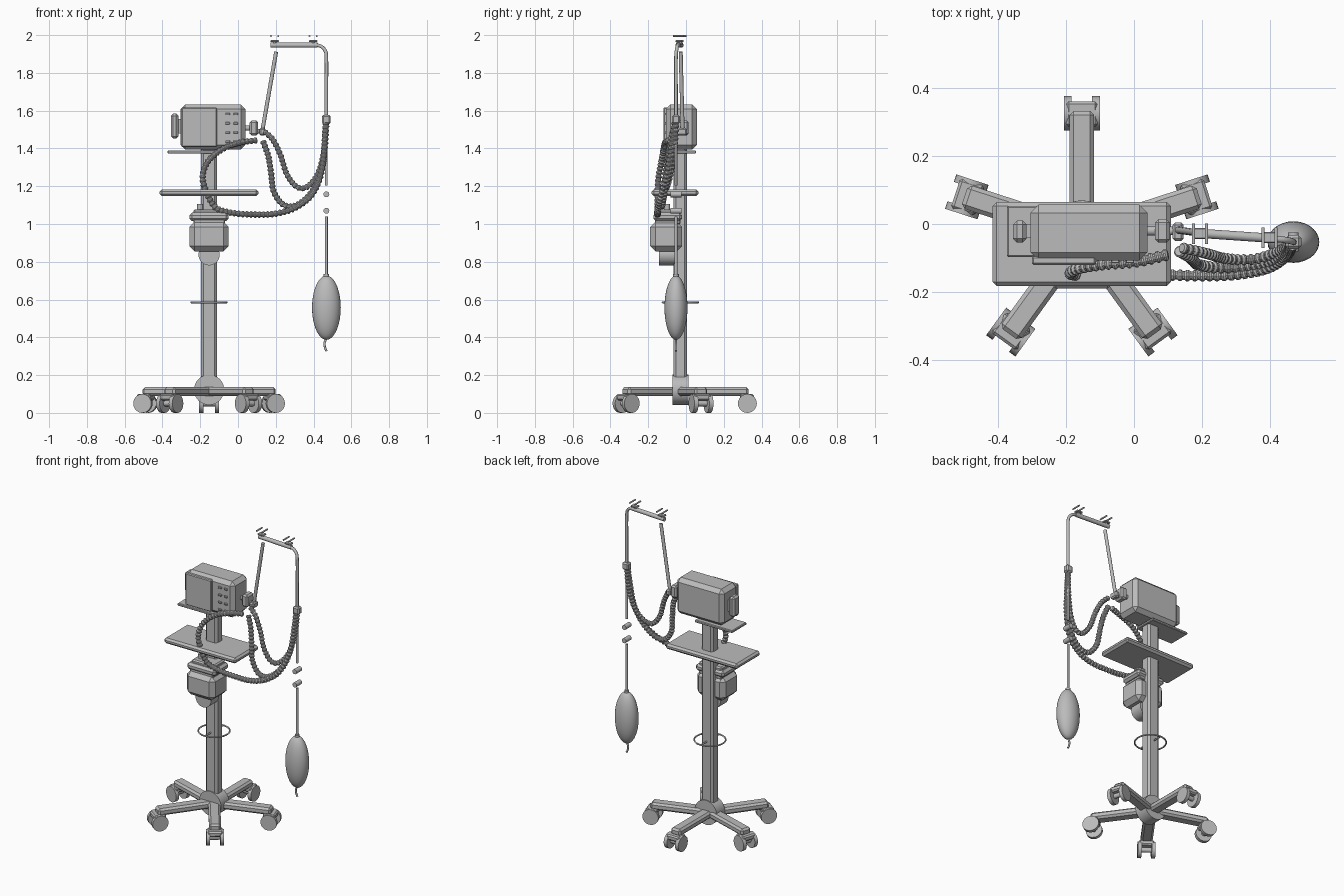
import bpy, bmesh, math
from mathutils import Vector, Matrix

if "Cube" in bpy.data.objects:
    bpy.data.objects.remove(bpy.data.objects["Cube"])

grey = bpy.data.materials.new("medium_grey")
grey.diffuse_color = (0.5, 0.5, 0.5, 1)
grey.use_nodes = True
grey.node_tree.nodes["Principled BSDF"].inputs["Base Color"].default_value = grey.diffuse_color


def finish(name, bm, smooth=False):
    mesh = bpy.data.meshes.new(name)
    bm.to_mesh(mesh)
    bm.free()
    ob = bpy.data.objects.new(name, mesh)
    bpy.context.collection.objects.link(ob)
    mesh.materials.append(grey)
    if smooth:
        for p in mesh.polygons:
            p.use_smooth = len(p.vertices) <= 4
    return ob


def box(name, x, y, z, bevel=0.01, matrix=None):
    """Chamfered box from (min, max) ranges."""
    bm = bmesh.new()
    bmesh.ops.create_cube(bm, size=1)
    for v in bm.verts:
        v.co = Vector([(r[0] + r[1]) / 2 + c * (r[1] - r[0])
                       for r, c in zip((x, y, z), v.co)])
    if bevel:
        bmesh.ops.bevel(bm, geom=bm.edges[:], offset=bevel, segments=1,
                        affect='EDGES', profile=0.5)
    if matrix:
        bm.transform(matrix)
    return finish(name, bm)


def rod(name, a, b, r, sides=16, matrix=None):
    """Cylinder between two points."""
    a, b = Vector(a), Vector(b)
    d = b - a
    bm = bmesh.new()
    bmesh.ops.create_cone(bm, cap_ends=True, segments=sides, radius1=r,
                          radius2=r, depth=d.length)
    m = Matrix.Translation((a + b) / 2) @ d.to_track_quat('Z', 'Y').to_matrix().to_4x4()
    bm.transform(matrix @ m if matrix else m)
    return finish(name, bm, True)


def smooth_path(points, n=24):
    """Catmull-Rom samples through the points."""
    p = [Vector(q) for q in points]
    p = [2 * p[0] - p[1]] + p + [2 * p[-1] - p[-2]]
    out = []
    for i in range(1, len(p) - 2):
        a, b, c, d = p[i - 1:i + 3]
        for k in range(n):
            t = k / n
            out.append(0.5 * (2 * b + (c - a) * t + (2 * a - 5 * b + 4 * c - d) * t * t
                              + (3 * b - a - 3 * c + d) * t ** 3))
    return out + [p[-2]]


def resample(path, step):
    out, left = [path[0]], step
    for a, b in zip(path, path[1:]):
        length, pos = (b - a).length, 0
        while length - pos >= left:
            pos += left
            out.append(a.lerp(b, pos / length))
            left = step
        left -= length - pos
    return out


def tube(name, points, r, ribbed=False, sides=10):
    """Swept round tube, with alternating rib radii if asked."""
    path = resample(smooth_path(points), 0.0055 if ribbed else 0.012)
    bm = bmesh.new()
    rings, prev = [], None
    side = Vector((0, 1, 0))
    for i, c in enumerate(path):
        t = (path[min(i + 1, len(path) - 1)] - path[max(i - 1, 0)]).normalized()
        side = (side - t * side.dot(t)).normalized()
        up = t.cross(side)
        rad = r * (0.74 if ribbed and i % 4 in (0, 3) else 1)
        rings.append([bm.verts.new(c + rad * (math.cos(w) * side + math.sin(w) * up))
                      for w in (2 * math.pi * k / sides for k in range(sides))])
    for a, b in zip(rings, rings[1:]):
        for k in range(sides):
            j = (k + 1) % sides
            bm.faces.new((a[k], a[j], b[j], b[k]))
    bm.faces.new(rings[0])
    bm.faces.new(rings[-1])
    bmesh.ops.recalc_face_normals(bm, faces=bm.faces[:])
    return finish(name, bm, not ribbed)


CX, CY = -0.153, -0.03

# Rolling base: hub and five legs with twin casters
rod("base_hub", (CX, CY - 0.042, 0.122), (CX, CY + 0.042, 0.122), 0.08, 32)
for i in range(5):
    m = Matrix.Translation((CX, CY, 0)) @ Matrix.Rotation(i * math.tau / 5, 4, 'Z')
    box(f"leg_{i}", (-0.036, 0.036), (0.02, 0.362), (0.09, 0.136), 0.012, m)
    box(f"caster_fork_{i}", (-0.046, 0.046), (0.315, 0.39), (0.065, 0.1), 0.008, m)
    rod(f"caster_axle_{i}", (-0.04, 0.355, 0.05), (0.04, 0.355, 0.05), 0.015, 12, m)
    for s in (-1, 1):
        rod(f"caster_wheel_{i}", (s * 0.03, 0.355, 0.05), (s * 0.053, 0.355, 0.05),
            0.05, 24, m)

# Post and cable ring
box("post", (CX - 0.043, CX + 0.043), (CY - 0.036, CY + 0.036), (0.1, 1.41), 0.014)
ring = [(CX + 0.094 * math.cos(a), CY + 0.094 * math.sin(a), 0.585)
        for a in (math.tau * k / 24 for k in range(25))]
tube("cable_ring", ring, 0.005, sides=8)
for s in (-1, 1):
    rod("ring_pin", (CX, CY + s * 0.03, 0.585), (CX, CY + s * 0.094, 0.585), 0.005, 8)

# Tray and small shelf
box("tray", (-0.415, 0.108), (-0.182, 0.065), (1.147, 1.183), 0.012)
box("shelf", (-0.373, -0.1), (-0.097, 0.053), (1.373, 1.39), 0.004)

# Ventilator unit with front panel, buttons and side parts
box("ventilator_body", (-0.304, 0.04), (-0.107, 0.057), (1.395, 1.632), 0.024)
box("front_panel", (-0.3, -0.112), (-0.12, -0.095), (1.408, 1.616), 0.005)
for x in (-0.055, -0.012):
    for z in (1.582, 1.533, 1.485, 1.437):
        box("button", (x - 0.012, x + 0.012), (-0.115, -0.105), (z - 0.006, z + 0.006), 0.002)
box("side_grip", (-0.355, -0.315), (-0.055, 0.01), (1.452, 1.585), 0.012)
box("side_grip_mount", (-0.33, -0.295), (-0.04, 0), (1.48, 1.555), 0)
box("outlet_block", (0.062, 0.106), (-0.055, 0.014), (1.468, 1.548), 0.01)
rod("outlet_stem", (0.035, -0.02, 1.508), (0.07, -0.02, 1.508), 0.014)

# Humidifier below the tray
box("humidifier_body", (-0.257, -0.05), (-0.19, -0.02), (0.855, 1.012), 0.028)
box("humidifier_neck", (-0.235, -0.07), (-0.165, -0.03), (1.0, 1.03), 0.004)
box("humidifier_head", (-0.257, -0.05), (-0.172, -0.02), (1.015, 1.06), 0.014)
box("humidifier_lid", (-0.235, -0.07), (-0.15, -0.03), (1.05, 1.078), 0.008)
rod("humidifier_disc", (CX, -0.142, 0.837), (CX, -0.058, 0.837), 0.056, 32)
rod("humidifier_port", (-0.2, -0.1, 1.07), (-0.2, -0.1, 1.105), 0.016)

# Support arm: joint, slanted rod and crossbar
box("arm_joint", (0.113, 0.146), (-0.05, 0.005), (1.468, 1.508), 0.008)
rod("joint_stem", (0.1, -0.02, 1.49), (0.12, -0.02, 1.49), 0.012)
rod("arm_rod", (0.13, -0.018, 1.5), (0.202, -0.028, 1.912), 0.0105)
rod("crossbar", (0.173, -0.026, 1.947), (0.42, -0.043, 1.947), 0.0135)
for x, y in ((0.194, -0.028), (0.398, -0.04)):
    box("hook_base", (x - 0.022, x + 0.022), (y - 0.016, y + 0.016), (1.963, 1.974), 0.003)
    rod("hook_stem", (x, y, 1.95), (x, y, 1.968), 0.009, 12)
    for s in (-1, 1):
        rod("hook_rod", (x + s * 0.019, y - 0.03, 1.995), (x + s * 0.019, y + 0.03, 1.995),
            0.005, 10)

# Hanging line with connector, clips and breathing bag
HX, HY = 0.468, -0.053
tube("hanging_line", [(0.41, -0.043, 1.947), (0.437, -0.046, 1.942), (0.46, -0.05, 1.92),
                      (HX, HY, 1.88), (HX, HY, 1.7), (HX, HY, 1.55)], 0.0095)
box("hose_connector", (HX - 0.023, HX + 0.023), (HY - 0.02, HY + 0.02), (1.53, 1.578), 0.008)
rod("lower_line", (HX, HY, 1.54), (HX, HY, 1.205), 0.007)
for z in (1.157, 1.07):
    rod("line_clip", (HX, HY - 0.028, z), (HX, HY + 0.028, z), 0.0155)
rod("bag_line", (HX, HY, 1.04), (HX, HY, 0.72), 0.0075)
rod("bag_collar", (HX, HY, 0.715), (HX, HY, 0.735), 0.015)
bm = bmesh.new()
bmesh.ops.create_uvsphere(bm, u_segments=28, v_segments=18, radius=1)
bm.transform(Matrix.Translation((HX, HY, 0.557)) @ Matrix.Diagonal((0.076, 0.061, 0.17, 1)))
finish("breathing_bag", bm, True)
tube("bag_tail", [(HX, HY, 0.395), (HX - 0.01, HY, 0.37), (HX - 0.007, HY, 0.345),
                  (HX + 0.004, HY, 0.322)], 0.006, sides=8)

# Corrugated hoses
tube("inlet_hose", [(0.1, -0.09, 1.443), (0.01, -0.11, 1.43), (-0.085, -0.118, 1.395),
                    (-0.16, -0.13, 1.33), (-0.187, -0.145, 1.25), (-0.165, -0.15, 1.165),
                    (-0.115, -0.15, 1.085), (-0.02, -0.15, 1.057), (0.1, -0.15, 1.05),
                    (0.2, -0.152, 1.055), (0.3, -0.148, 1.085), (0.39, -0.13, 1.155),
                    (0.445, -0.095, 1.29), (0.465, -0.06, 1.535)], 0.0175, True)
tube("middle_hose", [(0.132, -0.08, 1.44), (0.16, -0.095, 1.36), (0.175, -0.108, 1.27),
                     (0.19, -0.12, 1.17), (0.245, -0.128, 1.1), (0.32, -0.125, 1.105),
                     (0.4, -0.11, 1.185), (0.45, -0.08, 1.33), (0.467, -0.056, 1.535)],
     0.0175, True)
tube("short_hose", [(0.14, -0.07, 1.49), (0.185, -0.08, 1.445), (0.225, -0.09, 1.365),
                    (0.26, -0.1, 1.26), (0.315, -0.105, 1.195), (0.37, -0.1, 1.2),
                    (0.425, -0.08, 1.27), (0.458, -0.06, 1.4), (0.468, -0.052, 1.535)],
     0.0165, True)
